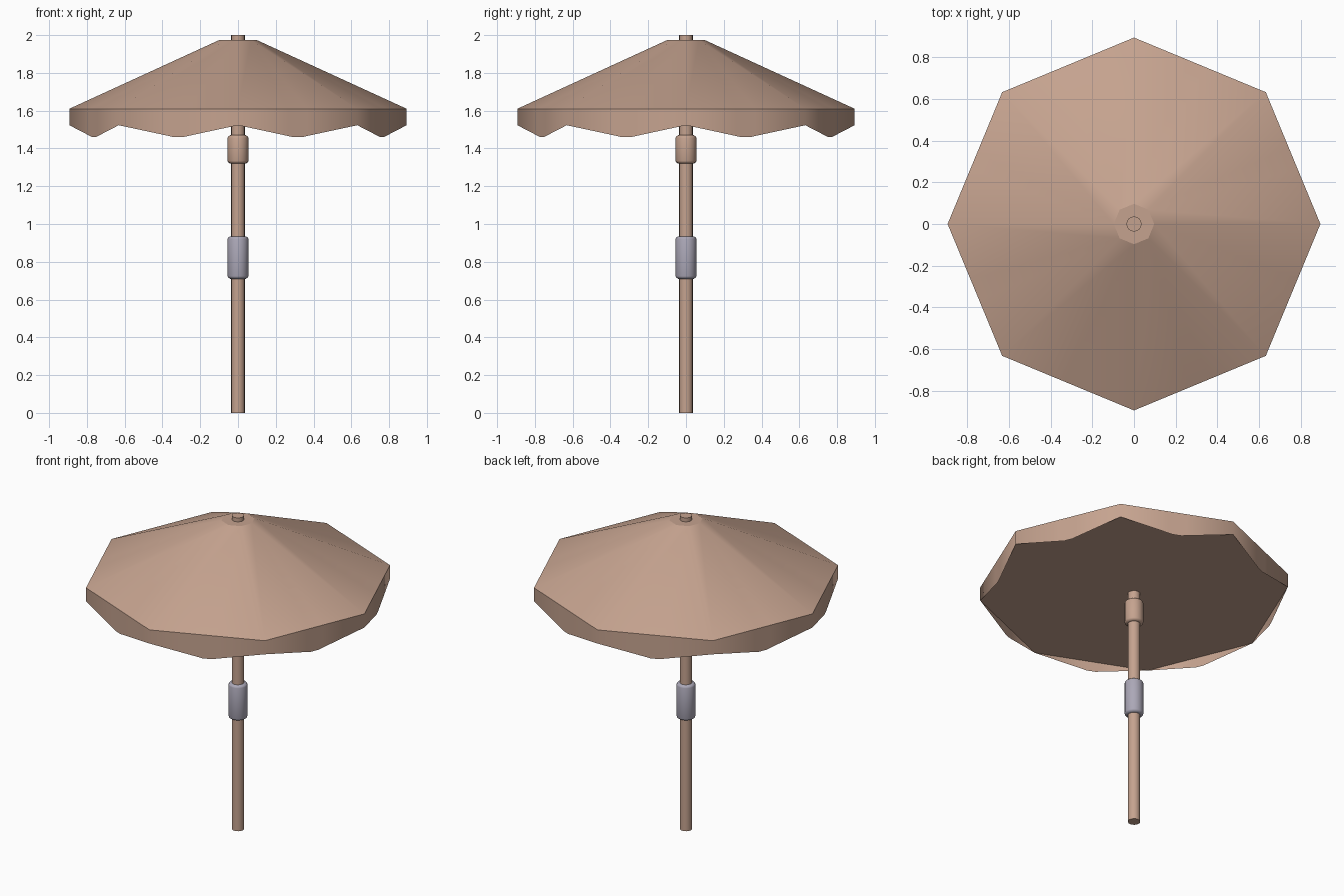
import bpy
import bmesh
from math import cos, sin, pi, radians

if "Cube" in bpy.data.objects:
    bpy.data.objects.remove(bpy.data.objects["Cube"], do_unlink=True)


def material(name, rgb):
    m = bpy.data.materials.new(name)
    m.use_nodes = True
    m.diffuse_color = (*rgb, 1)
    m.node_tree.nodes["Principled BSDF"].inputs["Base Color"].default_value = (*rgb, 1)
    return m


tan = material("tan", (0.56, 0.365, 0.275))
grey = material("lilac grey", (0.41, 0.39, 0.475))


def finish(bm, name, mat, angle):
    mesh = bpy.data.meshes.new(name)
    bm.to_mesh(mesh)
    bm.free()
    mesh.materials.append(mat)
    obj = bpy.data.objects.new(name, mesh)
    bpy.context.collection.objects.link(obj)
    bpy.ops.object.select_all(action="DESELECT")
    obj.select_set(True)
    bpy.context.view_layer.objects.active = obj
    bpy.ops.object.shade_smooth_by_angle(angle=radians(angle))
    return obj


def lathe(name, profile, mat, sides=16, angle=50):
    """Closed round part from (radius, height) points, bottom to top."""
    bm = bmesh.new()
    rings = [[bm.verts.new((r * cos(2 * pi * i / sides), r * sin(2 * pi * i / sides), z))
              for i in range(sides)] for r, z in profile]
    for a, b in zip(rings, rings[1:]):
        for i in range(sides):
            j = (i + 1) % sides
            bm.faces.new((a[i], a[j], b[j], b[i]))
    bm.faces.new(rings[0][::-1])
    bm.faces.new(rings[-1])
    return finish(bm, name, mat, angle)


def sleeve(name, bottom, top, mat):
    r, c = 0.055, 0.014
    lathe(name, [(r - c, bottom), (r - 0.003, bottom + 0.006), (r, bottom + c),
                 (r, top - c), (r - 0.003, top - 0.006), (r - c, top)], mat)


# Pole and its two sleeves
lathe("pole", [(0.036, 0), (0.036, 2)], tan)
sleeve("pole_joint", 0.71, 0.935, grey)
sleeve("canopy_slider", 1.32, 1.47, tan)

# Canopy: eight sloping panels with a scalloped valance and a flat underside
SIDES, RADIUS, CAP_RADIUS = 8, 0.893, 0.097
RIM, HEM, TIP, CAP = 1.61, 1.523, 1.46, 1.975
scallop = [(0, HEM), (0.42, TIP + 0.006), (0.46, TIP), (0.54, TIP), (0.58, TIP + 0.006)]


def corner(i, r):
    return r * cos(2 * pi * i / SIDES), r * sin(2 * pi * i / SIDES)


bm = bmesh.new()
cap = [bm.verts.new((*corner(i, CAP_RADIUS), CAP)) for i in range(SIDES)]
rim, hem = [], []
for i in range(SIDES):
    (x0, y0), (x1, y1) = corner(i, RADIUS), corner(i + 1, RADIUS)
    for t, z in scallop:
        x, y = x0 + (x1 - x0) * t, y0 + (y1 - y0) * t
        rim.append(bm.verts.new((x, y, RIM)))
        hem.append(bm.verts.new((x, y, z)))
n, step = len(rim), len(scallop)
for k in range(n):
    j = (k + 1) % n
    bm.faces.new((hem[k], hem[j], rim[j], rim[k]))
for i in range(SIDES):
    edge = [rim[(i * step + k) % n] for k in range(step + 1)]
    a, b = cap[i], cap[(i + 1) % SIDES]
    bm.faces.new([a] + edge + [b])
bm.faces.new(cap)
under = [bm.verts.new((*corner(i, RADIUS), HEM)) for i in range(SIDES)]
bm.faces.new(under[::-1])
canopy = finish(bm, "canopy", tan, 50)

# Crisp border around the flat crown
mesh = canopy.data
for e in mesh.edges:
    if all(mesh.vertices[v].co.z > CAP - 0.01 for v in e.vertices):
        e.use_edge_sharp = True
